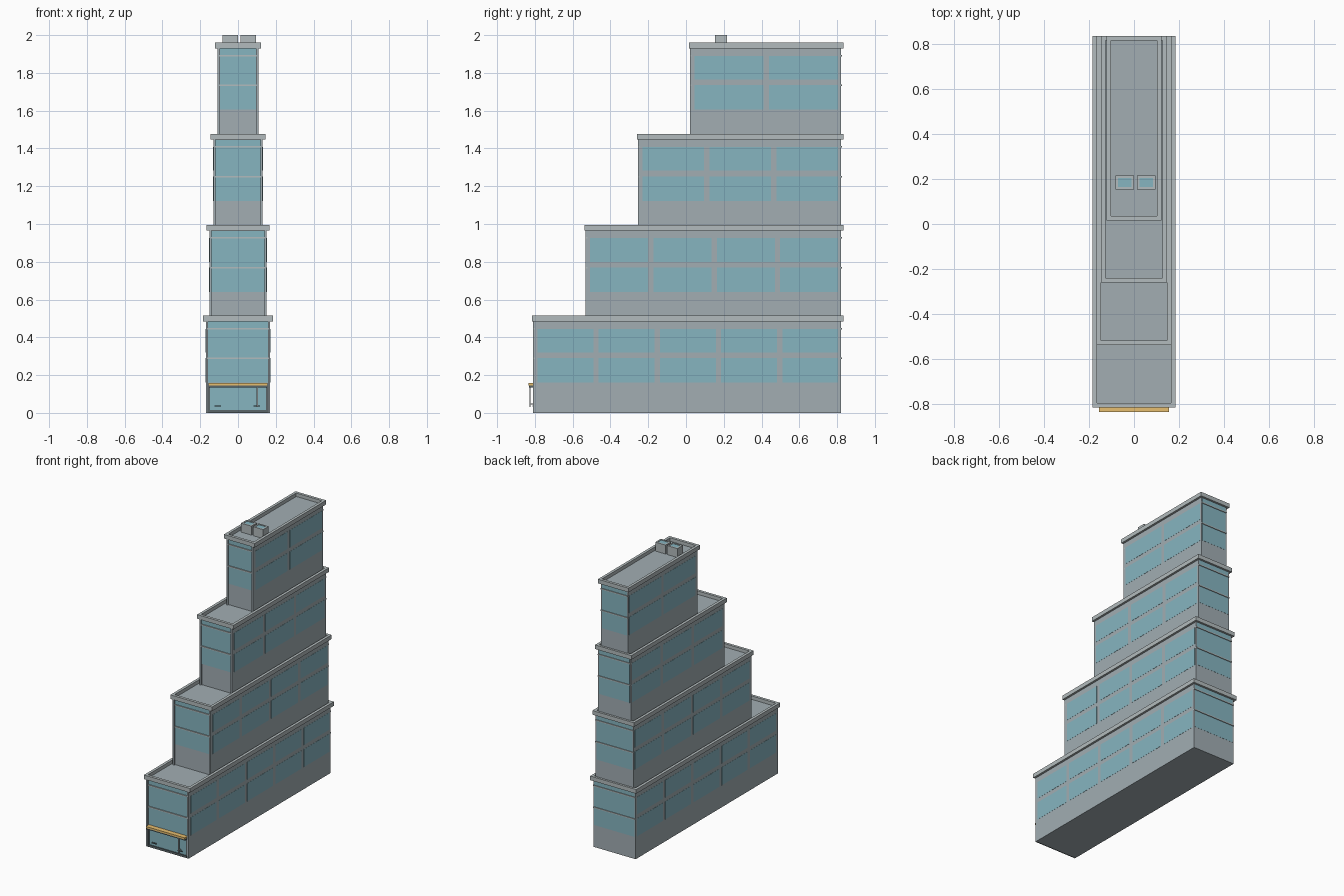
import bpy

if "Cube" in bpy.data.objects:
    bpy.data.objects.remove(bpy.data.objects["Cube"])


def material(name, rgb):
    m = bpy.data.materials.new(name)
    m.diffuse_color = (*rgb, 1)
    m.use_nodes = True
    m.node_tree.nodes["Principled BSDF"].inputs["Base Color"].default_value = m.diffuse_color
    return m


WALL = material("wall_grey", (0.36, 0.42, 0.45))
TRIM = material("trim_grey", (0.45, 0.50, 0.51))
DARK = material("dark_metal", (0.10, 0.13, 0.14))
GLASS = material("glass_teal", (0.24, 0.46, 0.53))
AMBER = material("canopy_amber", (0.80, 0.52, 0.16))


def boxes(name, spans, mat):
    """One object made of boxes given as (x0, x1, y0, y1, z0, z1)."""
    verts, faces = [], []
    for x0, x1, y0, y1, z0, z1 in spans:
        n = len(verts)
        verts += [(x, y, z) for z in (z0, z1)
                  for x, y in ((x0, y0), (x1, y0), (x1, y1), (x0, y1))]
        faces += [[n + 3, n + 2, n + 1, n], [n + 4, n + 5, n + 6, n + 7]]
        faces += [[n + i, n + (i + 1) % 4, n + 4 + (i + 1) % 4, n + 4 + i]
                  for i in range(4)]
    me = bpy.data.meshes.new(name)
    me.from_pydata(verts, [], faces)
    me.materials.append(mat)
    ob = bpy.data.objects.new(name, me)
    bpy.context.collection.objects.link(ob)
    return ob


def ring(x, y0, y1, t, z0, z1, cx=0):
    """Four bars around a rectangle, thickness t, measured inward."""
    return [(cx - x, cx + x, y0, y0 + t, z0, z1), (cx - x, cx + x, y1 - t, y1, z0, z1),
            (cx - x, cx - x + t, y0 + t, y1 - t, z0, z1),
            (cx + x - t, cx + x, y0 + t, y1 - t, z0, z1)]


BACK = 0.82
# half width, front, parapet top, window bays
tiers = [(0.17, -0.80, 0.515, 5), (0.152, -0.522, 0.995, 4),
         (0.131, -0.245, 1.477, 3), (0.108, 0.03, 1.96, 2)]
bottom = 0.0
for i, (w, front, top, bays) in enumerate(tiers, 1):
    roof = top - 0.025
    boxes(f"tier_{i}_walls", [(-w, w, front, BACK, bottom, roof)], WALL)
    boxes(f"tier_{i}_parapet",
          ring(w + 0.015, front - 0.015, BACK + 0.015, 0.02, top - 0.03, top), TRIM)

    # side window bays, two rows on both flanks
    rows = [(top - 0.355, top - 0.225), (top - 0.195, top - 0.07)]
    pitch = (BACK - front) / bays
    side = []
    for s in (-1, 1):
        x0, x1 = sorted((s * (w - 0.004), s * (w + 0.001)))
        for b in range(bays):
            y0 = front + b * pitch + 0.014
            side += [(x0, x1, y0, y0 + pitch - 0.028, *r) for r in rows]
    boxes(f"tier_{i}_side_windows", side, GLASS)

    # front and back glazing with floor ledges and front corner posts
    g = w - 0.008
    boxes(f"tier_{i}_end_glazing",
          [(-g, g, front - 0.002, front + 0.004, top - 0.355, top - 0.032),
           (-g, g, BACK - 0.004, BACK + 0.001, top - 0.355, top - 0.032)], GLASS)
    ledges = []
    for z in (top - 0.23, top - 0.073):
        ledges += [(-w, w, front - 0.009, front + 0.004, z, z + 0.008),
                   (-w, w, BACK - 0.004, BACK + 0.006, z, z + 0.008)]
    boxes(f"tier_{i}_ledges", ledges, TRIM)
    boxes(f"tier_{i}_corner_posts",
          [(*sorted((s * w, s * (w - 0.012))), front - 0.01, front + 0.002,
            bottom, top - 0.03) for s in (-1, 1)], WALL)
    bottom = roof

# shop front at street level
boxes("shop_glass", [(-0.15, 0.15, -0.804, -0.797, 0.015, 0.135)], GLASS)
boxes("shop_frame", [(-0.155, 0.155, -0.81, -0.798, 0.0, 0.016),
                     (-0.157, -0.149, -0.808, -0.798, 0.016, 0.135),
                     (0.149, 0.157, -0.808, -0.798, 0.016, 0.135)], DARK)
boxes("canopy_beam", [(-0.155, 0.155, -0.83, -0.798, 0.135, 0.145)], DARK)
boxes("canopy", [(-0.155, 0.155, -0.835, -0.798, 0.145, 0.157)], AMBER)

# door pull and small sill fittings
boxes("door_pull", [(0.099, 0.105, -0.829, -0.823, 0.03, 0.135),
                    (0.099, 0.105, -0.825, -0.80, 0.045, 0.051)], TRIM)
boxes("sill_fittings", [(x, x + 0.035, -0.812, -0.80, 0.034, 0.04)
                        for x in (-0.125, 0.082)], DARK)

# rooftop units with recessed tops
for n, cx in enumerate((-0.041, 0.054), 1):
    boxes(f"roof_unit_{n}", [(cx - 0.041, cx + 0.041, 0.153, 0.216, 1.935, 1.994)]
          + ring(0.041, 0.153, 0.216, 0.011, 1.994, 2.0, cx), TRIM)
    boxes(f"roof_unit_{n}_panel",
          [(cx - 0.03, cx + 0.03, 0.164, 0.205, 1.99, 1.997)], GLASS)
